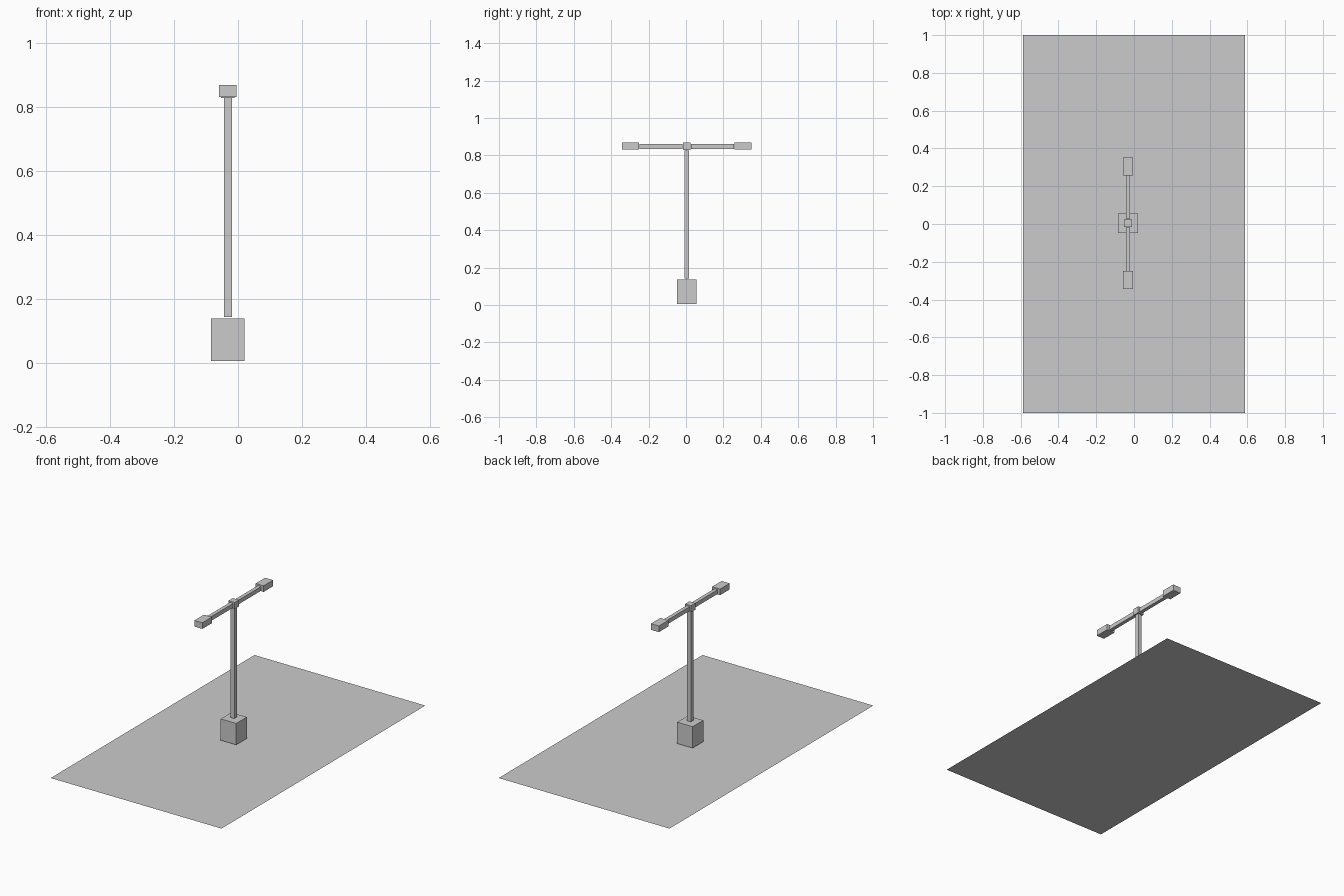
import bpy

if "Cube" in bpy.data.objects:
    bpy.data.objects.remove(bpy.data.objects["Cube"])

CX, CY = -0.032, 0.004   # axis of the post


def box(name, lo, hi):
    """Box between two corners, given relative to the post axis."""
    v = [(x + CX, y + CY, z) for x in (lo[0], hi[0])
         for y in (lo[1], hi[1]) for z in (lo[2], hi[2])]
    f = [(0, 1, 3, 2), (4, 6, 7, 5), (0, 4, 5, 1),
         (2, 3, 7, 6), (0, 2, 6, 4), (1, 5, 7, 3)]
    me = bpy.data.meshes.new(name)
    me.from_pydata(v, [], f)
    ob = bpy.data.objects.new(name, me)
    bpy.context.collection.objects.link(ob)
    return ob


# Flat ground sheet, single-sided rectangle
sheet = bpy.data.meshes.new("ground_sheet")
sheet.from_pydata([(-0.587, -1, 0), (0.587, -1, 0), (0.587, 1, 0), (-0.587, 1, 0)],
                  [], [(0, 1, 2, 3)])
bpy.context.collection.objects.link(bpy.data.objects.new("ground_sheet", sheet))

# Base block, post and hub
box("base_block", (-0.053, -0.052, 0.005), (0.053, 0.052, 0.138))
box("post", (-0.0125, -0.0125, 0.142), (0.0125, 0.0125, 0.827))
box("hub", (-0.021, -0.021, 0.828), (0.021, 0.021, 0.869))

# Arms and end blocks on both sides
for side, s in (("front", -1), ("back", 1)):
    for part, hw, y0, y1, z0, z1 in (("arm", 0.0115, 0.022, 0.252, 0.835, 0.861),
                                     ("end_block", 0.0275, 0.254, 0.347, 0.831, 0.869)):
        a, b = sorted((s * y0, s * y1))
        box(f"{side}_{part}", (-hw, a, z0), (hw, b, z1))
